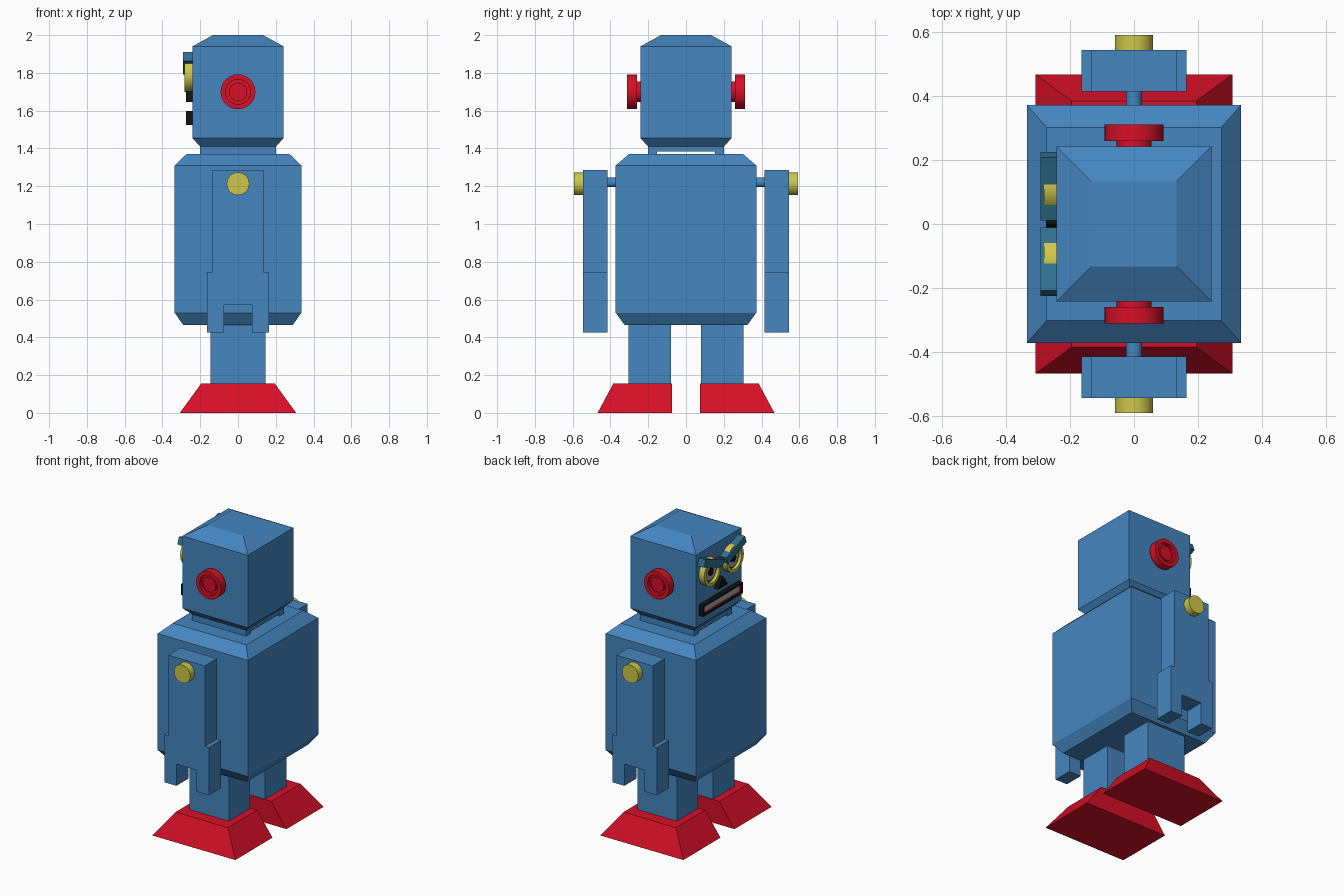
import bpy, bmesh, math
from mathutils import Matrix, Vector

if "Cube" in bpy.data.objects:
    bpy.data.objects.remove(bpy.data.objects["Cube"])


def mat(name, r, g, b):
    m = bpy.data.materials.new(name)
    m.diffuse_color = (r, g, b, 1)
    m.use_nodes = True
    m.node_tree.nodes["Principled BSDF"].inputs["Base Color"].default_value = m.diffuse_color
    return m


BLUE = mat("blue", 0.06, 0.24, 0.53)
RED = mat("red", 0.68, 0.005, 0.02)
YELLOW = mat("yellow", 0.62, 0.58, 0.07)
BLACK = mat("black", 0.006, 0.006, 0.006)
TEAL = mat("teal", 0.03, 0.16, 0.27)
GREY = mat("grey", 0.4, 0.4, 0.4)


def finish(name, bm, material, smooth=False):
    bmesh.ops.remove_doubles(bm, verts=bm.verts, dist=1e-5)
    bmesh.ops.recalc_face_normals(bm, faces=bm.faces)
    me = bpy.data.meshes.new(name)
    bm.to_mesh(me)
    bm.free()
    me.materials.append(material)
    ob = bpy.data.objects.new(name, me)
    bpy.context.collection.objects.link(ob)
    if smooth:
        bpy.ops.object.select_all(action='DESELECT')
        ob.select_set(True)
        bpy.context.view_layer.objects.active = ob
        bpy.ops.object.shade_smooth_by_angle(angle=math.radians(35))
    return ob


def bridge(bm, a, b):
    n = len(a)
    for i in range(n):
        bm.faces.new((a[i], a[(i + 1) % n], b[(i + 1) % n], b[i]))


def loft(name, sections, material):
    """Stack of rectangles (x0, x1, y0, y1, z), capped at both ends."""
    bm = bmesh.new()
    rings = [[bm.verts.new(p) for p in ((x0, y0, z), (x1, y0, z), (x1, y1, z), (x0, y1, z))]
             for x0, x1, y0, y1, z in sections]
    for a, b in zip(rings, rings[1:]):
        bridge(bm, a, b)
    bm.faces.new(rings[0])
    bm.faces.new(rings[-1])
    return finish(name, bm, material)


def box(name, x0, x1, y0, y1, z0, z1, material):
    return loft(name, [(x0, x1, y0, y1, z0), (x0, x1, y0, y1, z1)], material)


def prism(name, outline, vec, material):
    """Flat outline of 3D points extruded along vec."""
    bm = bmesh.new()
    a = [bm.verts.new(p) for p in outline]
    b = [bm.verts.new(Vector(p) + Vector(vec)) for p in outline]
    bridge(bm, a, b)
    bm.faces.new(a)
    bm.faces.new(b)
    return finish(name, bm, material)


def lathe(name, profile, origin, axis, material, closed=False, n=32):
    """Spin (radius, distance) points about an axis through origin."""
    bm = bmesh.new()
    rot = Vector((0, 0, 1)).rotation_difference(Vector(axis)).to_matrix()
    rings = []
    for r, d in profile:
        rings.append([bm.verts.new(Vector(origin) + rot @ Vector(
            (r * math.cos(2 * math.pi * i / n), r * math.sin(2 * math.pi * i / n), d)))
            for i in range(n)])
    for a, b in zip(rings, rings[1:]):
        bridge(bm, a, b)
    if closed:
        bridge(bm, rings[-1], rings[0])
    else:
        bm.faces.new(rings[0])
        bm.faces.new(rings[-1])
    return finish(name, bm, material, True)


def frame(name, x0, x1, y, z0, z1, t, material):
    """Rectangular frame in the face plane, wall thickness t."""
    bm = bmesh.new()
    rings = []
    for x, k in ((x0, 0), (x1, 0), (x1, t), (x0, t)):
        rings.append([bm.verts.new((x, a, b)) for a, b in (
            (-y + k, z0 + k), (y - k, z0 + k), (y - k, z1 - k), (-y + k, z1 - k))])
    for i in range(4):
        bridge(bm, rings[i], rings[(i + 1) % 4])
    return finish(name, bm, material)


# Torso, neck and head
loft("torso", [(-.29, .29, -.325, .325, .465), (-.335, .335, -.372, .372, .53),
               (-.335, .335, -.372, .372, 1.31), (-.273, .273, -.302, .302, 1.37)], BLUE)
box("neck", -.2, .2, -.2, .2, 1.385, 1.415, BLUE)
loft("head", [(-.2, .2, -.2, .2, 1.41), (-.242, .242, -.242, .242, 1.455),
              (-.242, .242, -.242, .242, 1.94), (-.133, .133, -.133, .133, 2.0)], BLUE)

arm = [(-.135, 1.285), (.135, 1.285), (.135, .745), (.165, .745), (.165, .425), (.075, .425),
       (.075, .57), (-.075, .57), (-.075, .425), (-.165, .425), (-.165, .745), (-.135, .745)]

for s, side in ((1, "left"), (-1, "right")):
    def span(a, b):
        return sorted((s * a, s * b))

    # Neck side rails
    box(f"neck_rail_{side}", -.2, .2, *span(.153, .2), 1.365, 1.39, BLUE)

    # Arm with two-finger hand, shaft and end cap
    prism(f"arm_{side}", [(x, s * .415, z) for x, z in arm], (0, s * .13, 0), BLUE)
    lathe(f"shoulder_shaft_{side}", [(.025, .36), (.025, .42)], (0, 0, 1.22), (0, s, 0), BLUE)
    lathe(f"shoulder_cap_{side}", [(.06, .54), (.06, .592)], (0, 0, 1.213), (0, s, 0), YELLOW)

    # Leg and tapered foot
    box(f"leg_{side}", -.145, .145, *span(.08, .305), .15, .48, BLUE)
    loft(f"foot_{side}", [(-.308, .308, *span(.075, .468), 0),
                          (-.195, .195, *span(.075, .385), .155)], RED)

    # Ear dial with a recessed groove
    lathe(f"ear_{side}", [(.055, .235), (.055, .26), (.092, .26), (.092, .312), (.066, .312),
                          (.066, .29), (.048, .29), (.048, .305)], (0, 0, 1.7), (0, s, 0), RED)

    # Eye: rim, white, pupil
    eye = (0, s * .12, 1.79)
    lathe(f"eye_rim_{side}", [(.09, .238), (.09, .282), (.068, .282), (.068, .238)],
          eye, (-1, 0, 0), YELLOW, closed=True)
    lathe(f"eye_ring_{side}", [(.068, .238), (.068, .262)], eye, (-1, 0, 0), BLACK)
    lathe(f"eye_disc_{side}", [(.057, .24), (.057, .266)], eye, (-1, 0, 0), GREY)
    lathe(f"pupil_{side}", [(.025, .24), (.025, .272)], eye, (-1, 0, 0), BLACK)

    # Slanted brow
    c, w = math.cos(math.radians(20)), math.sin(math.radians(20))
    corners = [(-.105, -.025), (.105, -.025), (.105, .025), (-.105, .025)]
    prism(f"brow_{side}", [(-.24, s * (.118 + a * c - b * w), 1.851 + a * w + b * c)
                           for a, b in corners], (-.052, 0, 0), TEAL)

# Nose and mouth
prism("nose", [(-.24, -.05, 1.645), (-.24, .05, 1.645), (-.24, 0, 1.715)], (-.036, 0, 0), BLACK)
frame("mouth_frame", -.238, -.276, .21, 1.523, 1.597, .011, BLACK)
frame("mouth_lip", -.238, -.268, .199, 1.534, 1.586, .005, RED)
box("mouth_plate", -.262, -.238, -.194, .194, 1.539, 1.581, GREY)
